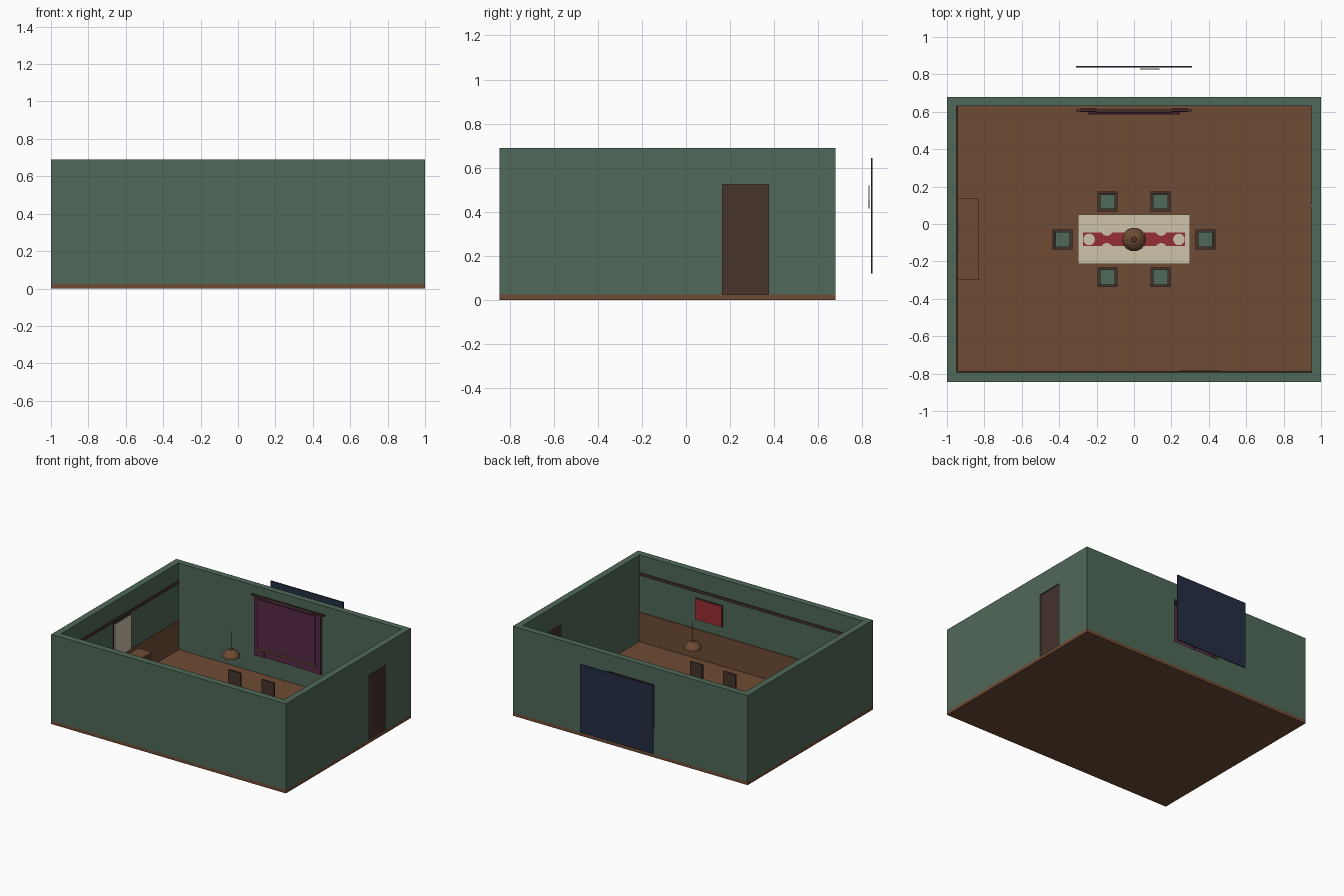
import bpy, bmesh, math
from mathutils import Vector

if "Cube" in bpy.data.objects:
    bpy.data.objects.remove(bpy.data.objects["Cube"])


def lin(c):
    c /= 255
    return c / 12.92 if c <= 0.04045 else ((c + 0.055) / 1.055) ** 2.4


def material(name, r, g, b):
    m = bpy.data.materials.new(name)
    m.diffuse_color = (lin(r), lin(g), lin(b), 1)
    m.use_nodes = True
    m.node_tree.nodes["Principled BSDF"].inputs["Base Color"].default_value = m.diffuse_color
    return m


GREEN = material("wall green", 80, 104, 88)
WOOD = material("warm wood", 110, 75, 52)
DARK = material("dark wood", 70, 51, 44)
PURPLE = material("curtain purple", 88, 43, 72)
NAVY = material("night blue", 36, 46, 66)
CREAM = material("cream", 205, 195, 170)
RED = material("deep red", 150, 46, 52)


def boxes(name, mat, *bounds):
    """One object made of boxes given as (x0, x1, y0, y1, z0, z1)."""
    bm = bmesh.new()
    for x0, x1, y0, y1, z0, z1 in bounds:
        vs = bmesh.ops.create_cube(bm, size=1)["verts"]
        for v in vs:
            v.co = Vector((x1 if v.co.x > 0 else x0, y1 if v.co.y > 0 else y0,
                           z1 if v.co.z > 0 else z0))
    return finish(name, mat, bm)


def finish(name, mat, bm):
    bmesh.ops.recalc_face_normals(bm, faces=bm.faces)
    me = bpy.data.meshes.new(name)
    bm.to_mesh(me)
    bm.free()
    me.materials.append(mat)
    ob = bpy.data.objects.new(name, me)
    bpy.context.collection.objects.link(ob)
    return ob


def lathe(name, mat, profile, loc, sides=16):
    """Solid turned around z from (radius, z) points."""
    bm = bmesh.new()
    rings = [[bm.verts.new((r * math.cos(a), r * math.sin(a), z))
              for a in (2 * math.pi * i / sides for i in range(sides))]
             for r, z in profile]
    for lo, hi in zip(rings, rings[1:]):
        for i in range(sides):
            j = (i + 1) % sides
            bm.faces.new((lo[i], lo[j], hi[j], hi[i]))
    bm.faces.new(rings[0][::-1])
    bm.faces.new(rings[-1])
    ob = finish(name, mat, bm)
    ob.location = loc
    return ob


def cut(target, *bounds):
    cutter = boxes("cutter", DARK, *bounds)
    cutter.hide_render = True
    mod = target.modifiers.new("opening", "BOOLEAN")
    mod.operation, mod.solver, mod.object = "DIFFERENCE", "EXACT", cutter
    bpy.context.view_layer.objects.active = target
    bpy.ops.object.modifier_apply(modifier=mod.name)
    bpy.data.objects.remove(cutter)


# Room shell
X, XI = 1.0, 0.95
Y0, Y1, YI0, YI1 = -0.845, 0.678, -0.793, 0.63
F, H = 0.025, 0.69
boxes("floor", WOOD, (-X, X, Y0, Y1, 0, F))
walls = boxes("walls", GREEN, (-X, X, Y0, Y1, F, H))
cut(walls, (-XI, XI, YI0, YI1, F - 0.1, H + 0.1))
cut(walls, (-0.2, 0.2, 0.6, 0.8, 0.22, 0.56))
cut(walls, (0.9, 1.1, 0.165, 0.375, F - 0.1, 0.525))

# Wainscot and picture rail on the front and left walls
boxes("front_wainscot", WOOD, (-XI, XI, YI0, YI0 + 0.006, F, 0.25))
boxes("left_wainscot", WOOD, (-XI, -XI + 0.006, YI0, YI1, F, 0.25))
boxes("front_rail", DARK, (-XI, XI, YI0, YI0 + 0.008, 0.535, 0.555))
boxes("left_rail", DARK, (-XI, -XI + 0.008, YI0, YI1, 0.535, 0.555))

# Door and light switch
boxes("door", DARK, (0.955, 0.99, 0.165, 0.375, F, 0.525))
boxes("light_switch", CREAM, (0.945, 0.95, 0.088, 0.106, 0.29, 0.32))

# Window, curtains and night sky
boxes("window_frame", DARK, (-0.2, -0.187, 0.64, 0.66, 0.22, 0.56),
      (0.187, 0.2, 0.64, 0.66, 0.22, 0.56), (-0.006, 0.006, 0.64, 0.66, 0.22, 0.56),
      (-0.2, 0.2, 0.64, 0.66, 0.547, 0.56), (-0.2, 0.2, 0.64, 0.66, 0.22, 0.233))
boxes("curtain_back", PURPLE, (-0.2, 0.2, 0.606, 0.612, 0.17, 0.62))
for side in (-1, 1):
    a, b = sorted((side * 0.2, side * 0.285))
    boxes("side_curtain", PURPLE, (a, b, 0.6, 0.618, 0.17, 0.62))
boxes("blind", PURPLE, (-0.245, 0.245, 0.587, 0.596, 0.24, 0.615))
boxes("blind_bar", WOOD, (-0.245, 0.245, 0.585, 0.598, 0.225, 0.24))
boxes("curtain_rod", DARK, (-0.31, 0.31, 0.602, 0.613, 0.622, 0.634))
boxes("night_sky", NAVY, (-0.31, 0.31, 0.838, 0.845, 0.12, 0.645))
moon = lathe("moon", CREAM, [(0.052, -0.002), (0.052, 0.002)], (0.085, 0.829, 0.468), 24)
moon.rotation_euler.x = math.pi / 2

# Wall decoration
boxes("mirror_frame", DARK, (-XI, -0.944, -0.165, 0.05, 0.25, 0.525))
boxes("mirror", CREAM, (-0.944, -0.939, -0.158, 0.043, 0.257, 0.518))
boxes("picture_frame", DARK, (0.24, 0.475, YI0, -0.787, 0.322, 0.49))
boxes("picture", RED, (0.245, 0.47, -0.787, -0.783, 0.327, 0.485))

# Sideboard
boxes("sideboard", DARK, (-0.944, -0.835, -0.295, 0.13, F, 0.212))
boxes("sideboard_top", WOOD, (-0.944, -0.83, -0.3, 0.135, 0.212, 0.225))
boxes("sideboard_doors", WOOD, *[(-0.835, -0.832, -0.285 + i * 0.138, -0.16 + i * 0.138, 0.045, 0.2)
                                 for i in range(3)])

# Table with cloth, runner and plates
TY, TZ = -0.0825, 0.2
boxes("table_legs", DARK, *[(x - 0.012, x + 0.012, y - 0.012, y + 0.012, F, 0.16)
                            for x in (-0.27, 0.27) for y in (TY - 0.105, TY + 0.105)])
boxes("tablecloth", CREAM, (-0.3, 0.3, TY - 0.132, TY + 0.132, 0.16, TZ))
boxes("table_runner", RED, (-0.272, 0.272, TY - 0.036, TY + 0.036, TZ, TZ + 0.002))
seats = [(x, TY + s * 0.05) for x in (-0.145, 0.145) for s in (-1, 1)]
for x, y in seats + [(-0.24, TY), (0.24, TY)]:
    lathe("plate", CREAM, [(0.02, 0), (0.031, 0.006)], (x, y, TZ + 0.001))


# Chairs: back rest on local +y
def chair(x, y, angle):
    h = 0.053
    legs = [(sx * 0.046 - 0.007, sx * 0.046 + 0.007, sy * 0.046 - 0.007, sy * 0.046 + 0.007, F, 0.12)
            for sx in (-1, 1) for sy in (-1, 1)]
    frame = boxes("chair_frame", DARK, *legs, (-h, h, -h, h, 0.115, 0.132),
                  (-h, h, h - 0.013, h, 0.132, 0.25))
    pad = boxes("chair_cushion", GREEN, (-0.04, 0.04, -0.04, 0.039, 0.132, 0.142))
    for ob in (frame, pad):
        ob.location = (x, y, 0)
        ob.rotation_euler.z = angle


for x in (-0.142, 0.142):
    chair(x, TY + 0.202, 0)
    chair(x, TY - 0.202, math.pi)
chair(-0.382, TY, math.pi / 2)
chair(0.382, TY, -math.pi / 2)

# Hanging lamp
lathe("lamp_shade", WOOD, [(0.055, 0.502), (0.064, 0.498), (0.06, 0.515), (0.046, 0.533),
                           (0.028, 0.545), (0.014, 0.55), (0.012, 0.56)], (0, TY, 0), 14)
lathe("lamp_cord", DARK, [(0.003, 0.56), (0.003, 0.69)], (0, TY, 0), 8)
